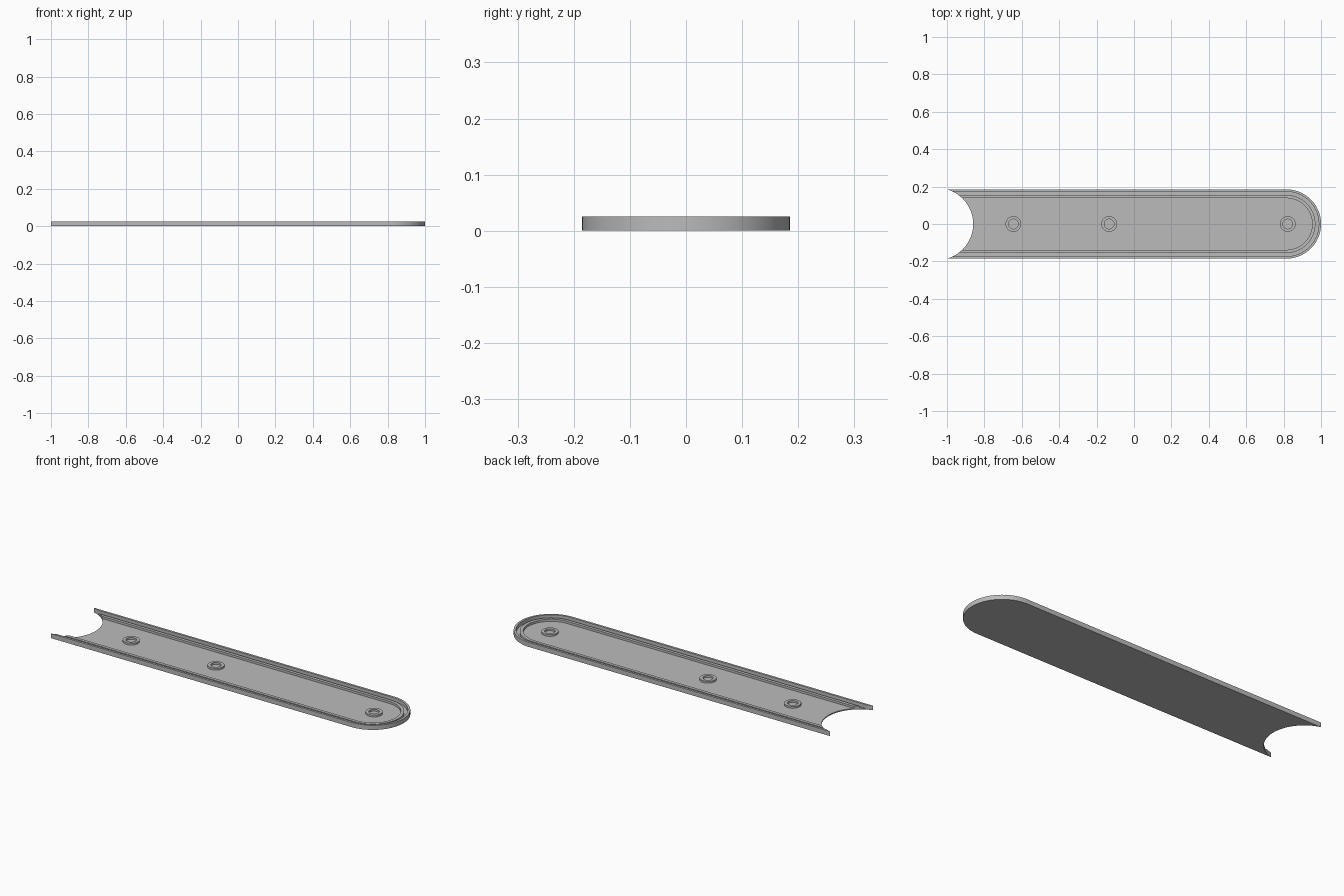
import bpy, bmesh, math

if "Cube" in bpy.data.objects:
    bpy.data.objects.remove(bpy.data.objects["Cube"], do_unlink=True)

HALF = 0.185            # half width and radius of the rounded end
END_X = 1 - HALF        # centre of the rounded end
FLOOR, RIB, RIM = 0.006, 0.018, 0.025

grey = bpy.data.materials.new("plain grey")
grey.use_nodes = True
colour = (0.5, 0.5, 0.5, 1)
grey.diffuse_color = colour
grey.node_tree.nodes["Principled BSDF"].inputs["Base Color"].default_value = colour


def finish(name, bm):
    bmesh.ops.recalc_face_normals(bm, faces=bm.faces)
    mesh = bpy.data.meshes.new(name)
    bm.to_mesh(mesh)
    bm.free()
    mesh.materials.append(grey)
    obj = bpy.data.objects.new(name, mesh)
    bpy.context.collection.objects.link(obj)
    return obj


def activate(obj):
    bpy.ops.object.select_all(action='DESELECT')
    obj.select_set(True)
    bpy.context.view_layer.objects.active = obj


def smooth(obj):
    activate(obj)
    bpy.ops.object.shade_smooth_by_angle(angle=math.radians(30))


def u_path(inset, z, start=-1.04, steps=48):
    """Open U outline: along the front, round the end, along the back."""
    r = HALF - inset
    arc = [math.pi * (i / steps - 0.5) for i in range(steps + 1)]
    pts = [(END_X + r * math.cos(a), r * math.sin(a), z) for a in arc]
    return [(start, -r, z)] + pts + [(start, r, z)]


# Tray: rim, groove, inner rib and floor swept along the U outline
profile = [(0, 0), (0, RIM), (0.012, RIM), (0.012, FLOOR),
           (0.03, FLOOR), (0.03, RIB), (0.047, RIB), (0.047, FLOOR)]
bm = bmesh.new()
rows = [[bm.verts.new(p) for p in u_path(d, z)] for d, z in profile]
for a, b in zip(rows, rows[1:]):
    for i in range(len(a) - 1):
        bm.faces.new((a[i], a[i + 1], b[i + 1], b[i]))
bm.faces.new(rows[0])
bm.faces.new(rows[-1])
bm.faces.new([r[0] for r in rows] + [r[-1] for r in reversed(rows)])
tray = finish("tray", bm)

# Concave end cut by a round cutter
bm = bmesh.new()
bmesh.ops.create_cone(bm, cap_ends=True, segments=128, radius1=0.192,
                      radius2=0.192, depth=0.2)
bmesh.ops.translate(bm, verts=bm.verts, vec=(-1.052, 0, 0))
cutter = finish("end_cutter", bm)
cutter.hide_render = True
cut = tray.modifiers.new("concave end", 'BOOLEAN')
cut.operation = 'DIFFERENCE'
cut.solver = 'EXACT'
cut.object = cutter
activate(tray)
bpy.ops.object.modifier_apply(modifier=cut.name)
bpy.data.objects.remove(cutter, do_unlink=True)
smooth(tray)


# Ring bosses standing on the floor
def boss(name, x, outer=0.042, inner=0.026, top=0.016, n=40):
    bm = bmesh.new()
    section = [(outer, FLOOR), (outer, top), (inner, top), (inner, FLOOR)]
    rings = []
    for r, z in section:
        angles = [2 * math.pi * i / n for i in range(n)]
        rings.append([bm.verts.new((x + r * math.cos(a), r * math.sin(a), z))
                      for a in angles])
    for a, b in zip(rings, rings[1:]):
        for i in range(n):
            j = (i + 1) % n
            bm.faces.new((a[i], a[j], b[j], b[i]))
    obj = finish(name, bm)
    # Make sure the open ring faces outward
    top_face = max(obj.data.polygons, key=lambda p: p.center.z)
    if top_face.normal.z < 0:
        obj.data.flip_normals()
    smooth(obj)


for name, x in (("boss_near_cutout", -0.645), ("boss_middle", -0.133),
                ("boss_round_end", 0.822)):
    boss(name, x)
